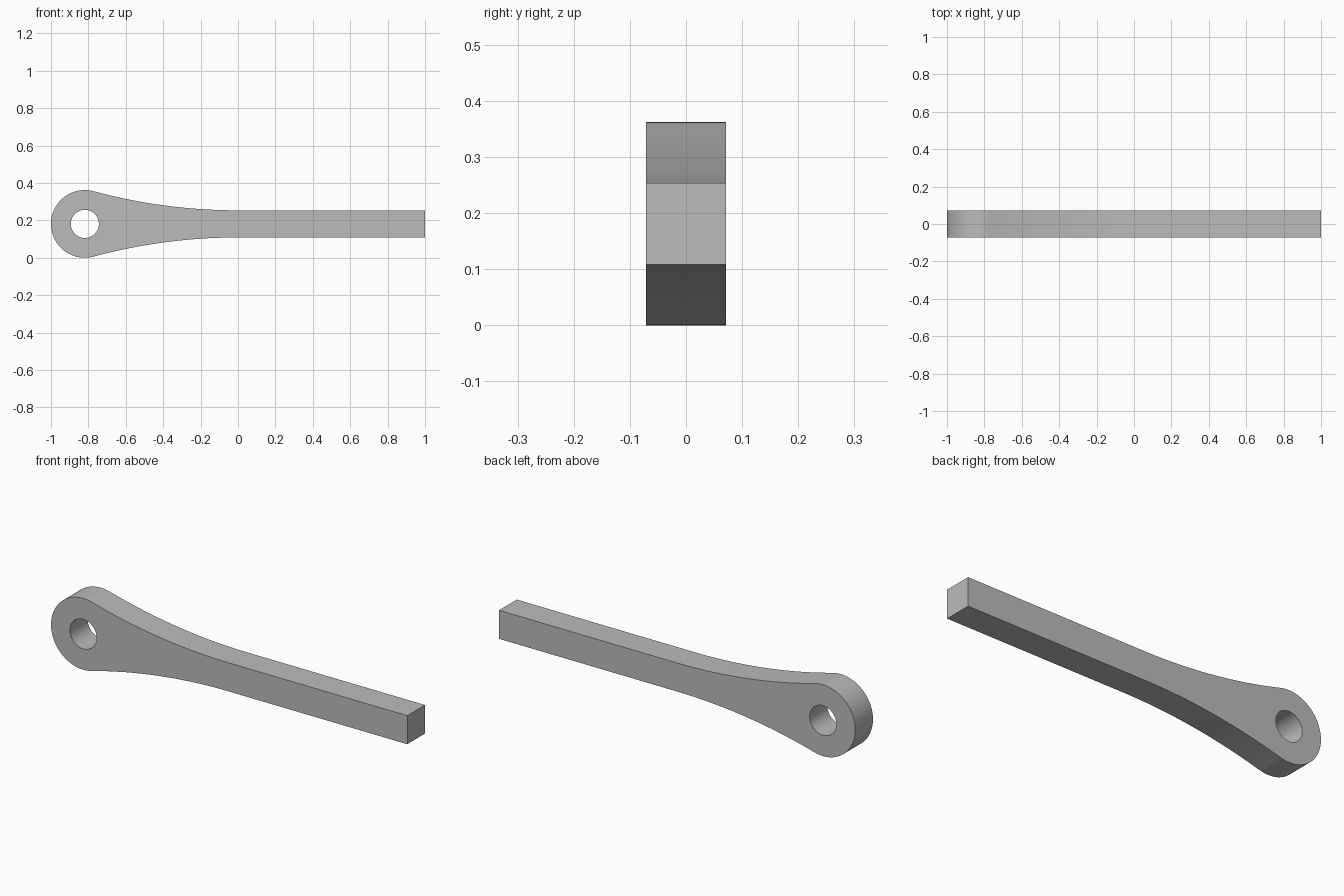
import bpy, bmesh, math
from mathutils import Vector

if "Cube" in bpy.data.objects:
    bpy.data.objects.remove(bpy.data.objects["Cube"])

EYE_X, EYE_R, HOLE_R = -0.819, 0.181, 0.075   # rounded eye and its hole
HALF_H, HALF_D = 0.0725, 0.071                # bar half height and half depth
END_X, MID_Z = 1.0, 0.181

# Fillet radius that is tangent to both the bar (at x = 0) and the eye
R = (EYE_X**2 + HALF_H**2 - EYE_R**2) / (2 * (EYE_R - HALF_H))
sweep = math.atan2(-EYE_X, HALF_H + R)        # angle covered by the fillet


def arc(cx, cz, r, start, end, n):
    return [(cx + r * math.cos(start + (end - start) * i / n),
             cz + r * math.sin(start + (end - start) * i / n)) for i in range(n + 1)]


# Upper half: bar end, concave flare, then half of the eye
upper = [(END_X, HALF_H)]
upper += arc(0, HALF_H + R, R, -math.pi / 2, -math.pi / 2 - sweep, 24)
upper += arc(EYE_X, 0, EYE_R, math.pi / 2 - sweep, math.pi, 32)[1:]
outline = upper + [(x, -z) for x, z in reversed(upper[:-1])]
hole = arc(EYE_X, 0, HOLE_R, 0, 2 * math.pi, 48)[:-1]

# Fill the profile around the hole and extrude it through the depth
bm = bmesh.new()
edges = []
for loop in (outline, hole):
    vs = [bm.verts.new((x, -HALF_D, z + MID_Z)) for x, z in loop]
    edges += [bm.edges.new((vs[i - 1], vs[i])) for i in range(len(vs))]
bmesh.ops.triangle_fill(bm, edges=edges, use_beauty=True)
ext = bmesh.ops.extrude_face_region(bm, geom=bm.faces[:], use_keep_orig=True)
moved = [g for g in ext["geom"] if isinstance(g, bmesh.types.BMVert)]
bmesh.ops.translate(bm, verts=moved, vec=Vector((0, 2 * HALF_D, 0)))
bmesh.ops.recalc_face_normals(bm, faces=bm.faces[:])

mesh = bpy.data.meshes.new("eye_rod")
bm.to_mesh(mesh)
bm.free()
rod = bpy.data.objects.new("eye_rod", mesh)
bpy.context.collection.objects.link(rod)

grey = bpy.data.materials.new("grey metal")
grey.diffuse_color = (0.5, 0.5, 0.5, 1)
grey.use_nodes = True
grey.node_tree.nodes["Principled BSDF"].inputs["Base Color"].default_value = grey.diffuse_color
mesh.materials.append(grey)

bpy.context.view_layer.objects.active = rod
rod.select_set(True)
bpy.ops.object.shade_smooth_by_angle(angle=math.radians(30))
